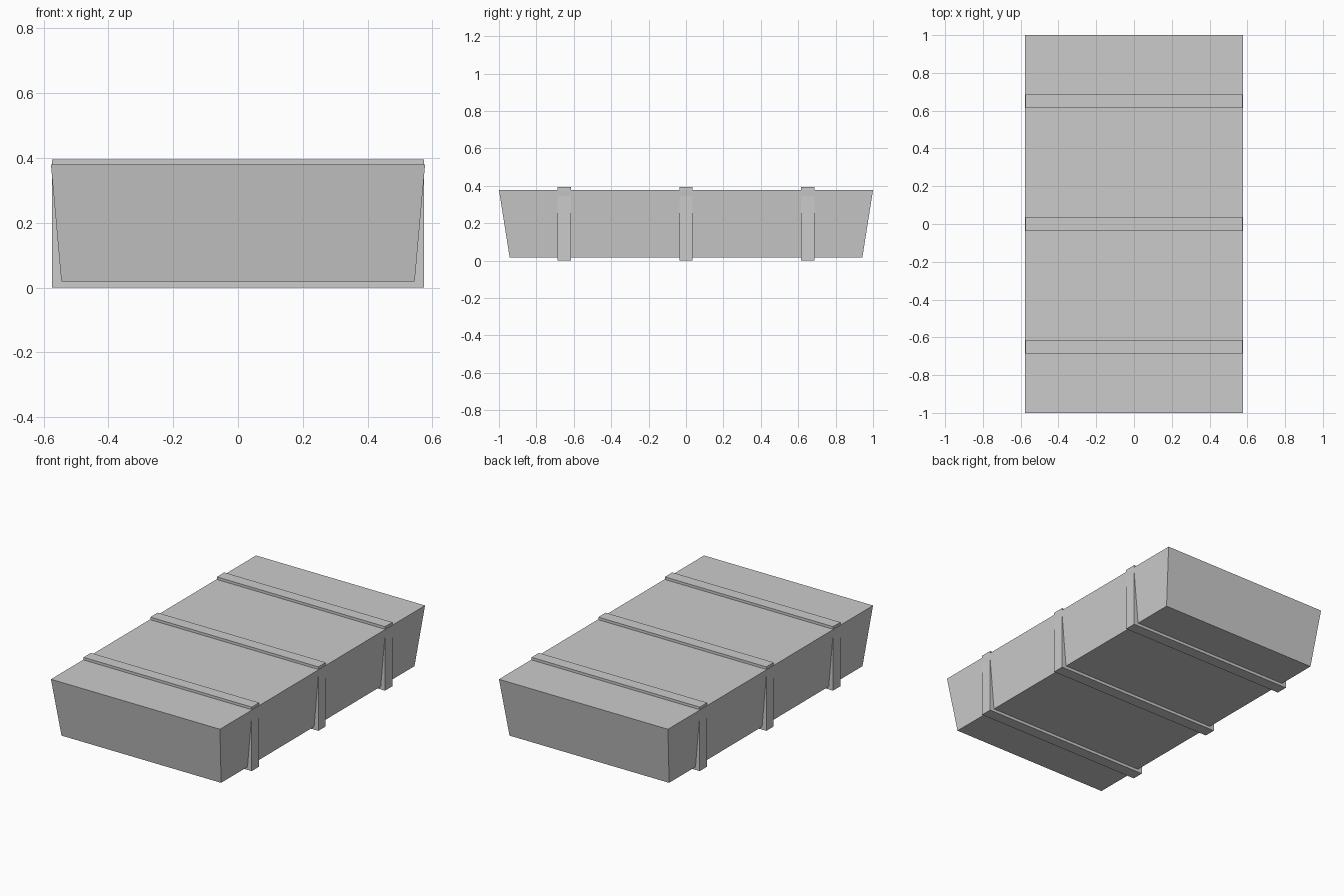
import bpy, bmesh

cube = bpy.data.objects.get("Cube")
if cube:
    bpy.data.objects.remove(cube, do_unlink=True)

# Single grey finish
grey = bpy.data.materials.new("plain_grey")
grey.use_nodes = True
colour = (0.6, 0.6, 0.6, 1)
grey.diffuse_color = colour
grey.node_tree.nodes["Principled BSDF"].inputs["Base Color"].default_value = colour


def tapered_box(name, bottom, top, y=0):
    """Box between two levels, each given as half width, half depth, height."""
    bm = bmesh.new()
    bmesh.ops.create_cube(bm, size=2)
    for v in bm.verts:
        half_x, half_y, z = top if v.co.z > 0 else bottom
        v.co = (v.co.x * half_x, y + v.co.y * half_y, z)
    mesh = bpy.data.meshes.new(name)
    bm.to_mesh(mesh)
    bm.free()
    mesh.materials.append(grey)
    obj = bpy.data.objects.new(name, mesh)
    bpy.context.collection.objects.link(obj)
    return obj


# Main block, wider at the top
tapered_box("crate_body", (0.545, 0.943, 0.018), (0.577, 1.0, 0.379))

# Three upright bands around the block
for name, y in (("front_band", -0.65), ("middle_band", 0), ("back_band", 0.65)):
    tapered_box(name, (0.574, 0.036, 0), (0.574, 0.036, 0.395), y)
